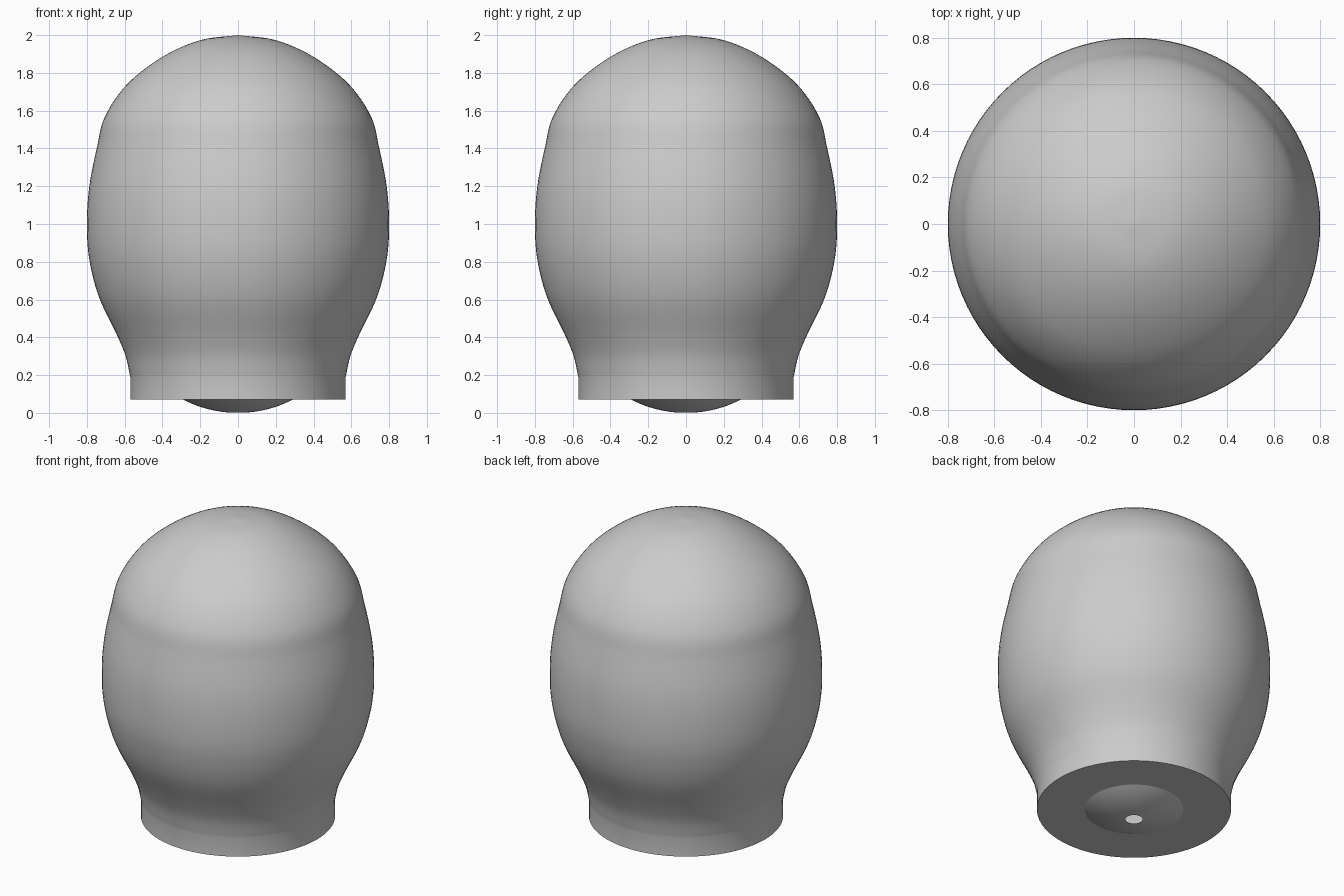
import bpy, bmesh
from math import pi, sqrt
from mathutils import Vector

cube = bpy.data.objects.get("Cube")
if cube:
    bpy.data.objects.remove(cube, do_unlink=True)

SEGMENTS = 96


def make_material(name, colour):
    mat = bpy.data.materials.new(name)
    mat.use_nodes = True
    mat.diffuse_color = colour
    mat.node_tree.nodes["Principled BSDF"].inputs["Base Color"].default_value = colour
    return mat


def smooth_path(points, steps=6):
    """Catmull-Rom path through (radius, height) points."""
    p = [Vector(q) for q in points]
    p = [2 * p[0] - p[1]] + p + [2 * p[-1] - p[-2]]
    path = []
    for a, b, c, d in zip(p, p[1:], p[2:], p[3:]):
        for i in range(steps):
            t = i / steps
            path.append(0.5 * (2 * b + (c - a) * t + (2 * a - 5 * b + 4 * c - d) * t**2
                               + (3 * b - a - 3 * c + d) * t**3))
    return path + [p[-2]]


def lathe(name, profile, mat):
    bm = bmesh.new()
    verts = [bm.verts.new((r, 0, z)) for r, z in profile]
    edges = [bm.edges.new(pair) for pair in zip(verts, verts[1:])]
    bmesh.ops.spin(bm, geom=verts + edges, cent=(0, 0, 0), axis=(0, 0, 1),
                   angle=2 * pi, steps=SEGMENTS)
    bmesh.ops.remove_doubles(bm, verts=bm.verts, dist=0.0001)
    bmesh.ops.recalc_face_normals(bm, faces=bm.faces)
    # The crown must face up
    crown = max(bm.faces, key=lambda f: f.calc_center_median().z)
    if crown.normal.z < 0:
        bmesh.ops.reverse_faces(bm, faces=bm.faces)
    mesh = bpy.data.meshes.new(name)
    bm.to_mesh(mesh)
    bm.free()
    mesh.materials.append(mat)
    obj = bpy.data.objects.new(name, mesh)
    bpy.context.collection.objects.link(obj)
    bpy.ops.object.select_all(action="DESELECT")
    obj.select_set(True)
    bpy.context.view_layer.objects.active = obj
    bpy.ops.object.shade_smooth_by_angle(angle=pi / 9)
    return obj


grey = make_material("plain grey", (0.6, 0.6, 0.6, 1))

# Bulging base with a small open hole in the middle
BASE_Z, BULGE_R, HOLE_R = 0.07, 0.29, 0.05
ball = (BULGE_R**2 + BASE_Z**2) / (2 * BASE_Z)
radii = [HOLE_R + (BULGE_R - HOLE_R) * i / 10 for i in range(11)]
bulge = [(r, ball - sqrt(ball**2 - r**2)) for r in radii]

# Straight collar, flared neck, full body and rounded crown
body = smooth_path([(0.57, 0.19), (0.595, 0.3), (0.64, 0.41), (0.735, 0.61), (0.787, 0.81),
                    (0.8, 1.0), (0.787, 1.2), (0.746, 1.41), (0.704, 1.57),
                    (0.587, 1.74), (0.4, 1.885), (0.2, 1.973), (0, 2.0)])

lathe("rounded_knob", bulge + [(0.57, BASE_Z)] + body, grey)
